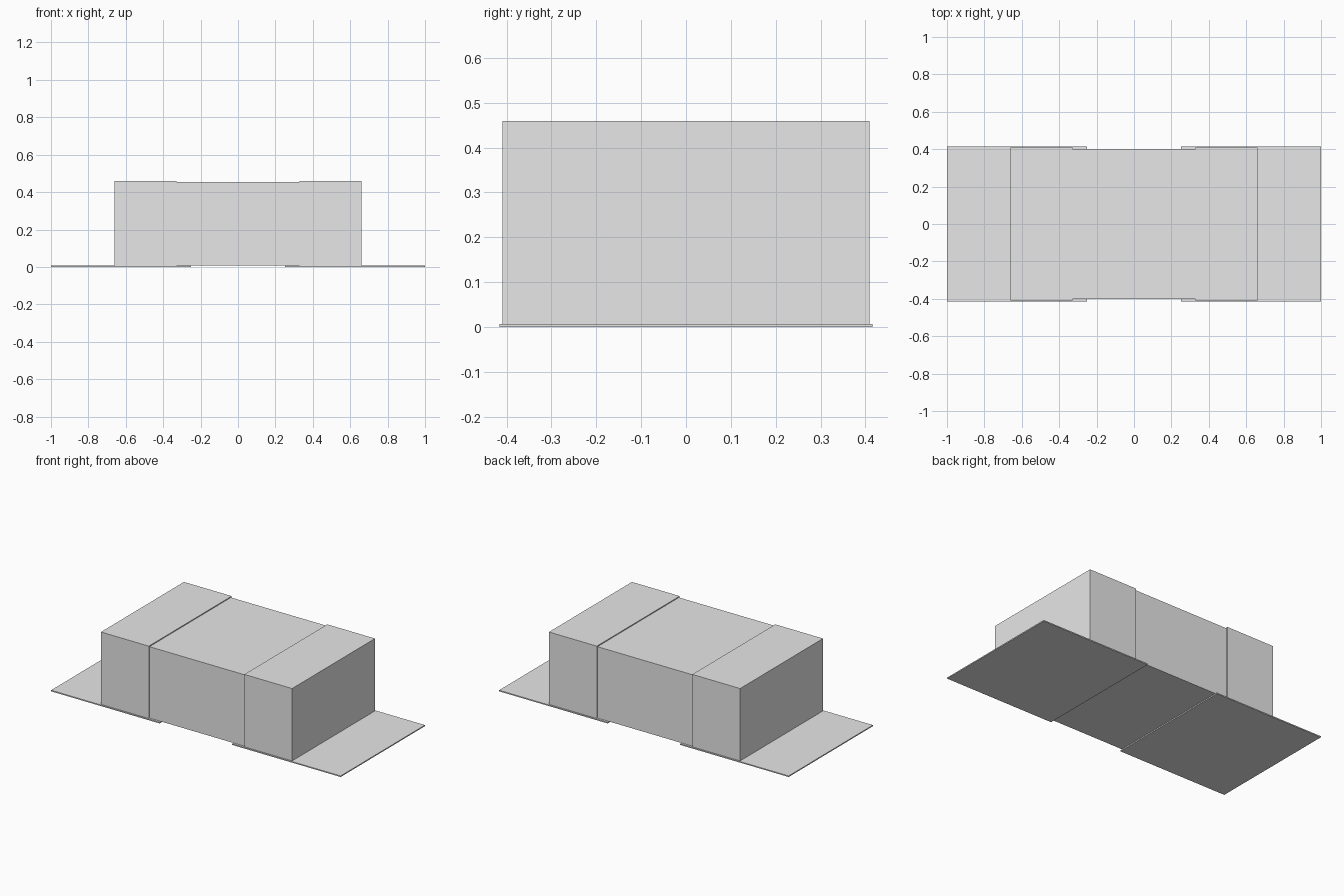
import bpy

if "Cube" in bpy.data.objects:
    bpy.data.objects.remove(bpy.data.objects["Cube"], do_unlink=True)

# Single plain grey
grey = bpy.data.materials.new("plain_grey")
grey.use_nodes = True
grey.diffuse_color = (0.8, 0.8, 0.8, 1)
grey.node_tree.nodes["Principled BSDF"].inputs["Base Color"].default_value = (0.8, 0.8, 0.8, 1)

PLATE_TOP = 0.007


def box(name, x0, x1, half_y, z0, z1):
    """Axis-aligned box from its limits, symmetric in y."""
    bpy.ops.mesh.primitive_cube_add(size=1, location=((x0 + x1) / 2, 0, (z0 + z1) / 2))
    ob = bpy.context.object
    ob.name = name
    ob.scale = (x1 - x0, 2 * half_y, z1 - z0)
    bpy.ops.object.transform_apply(location=False, rotation=False, scale=True)
    ob.data.materials.append(grey)
    return ob


# Slightly slimmer middle block
box("middle_block", -0.333, 0.333, 0.402, PLATE_TOP, 0.453)

# End blocks and the thin ground plates beneath them
for side, s in (("left", 1), ("right", -1)):
    box(side + "_end_block", *sorted((s * 0.33, s * 0.66)), 0.409, PLATE_TOP, 0.459)
    box(side + "_base_plate", *sorted((s * 0.25, s * 1.0)), 0.4155, 0, PLATE_TOP)
